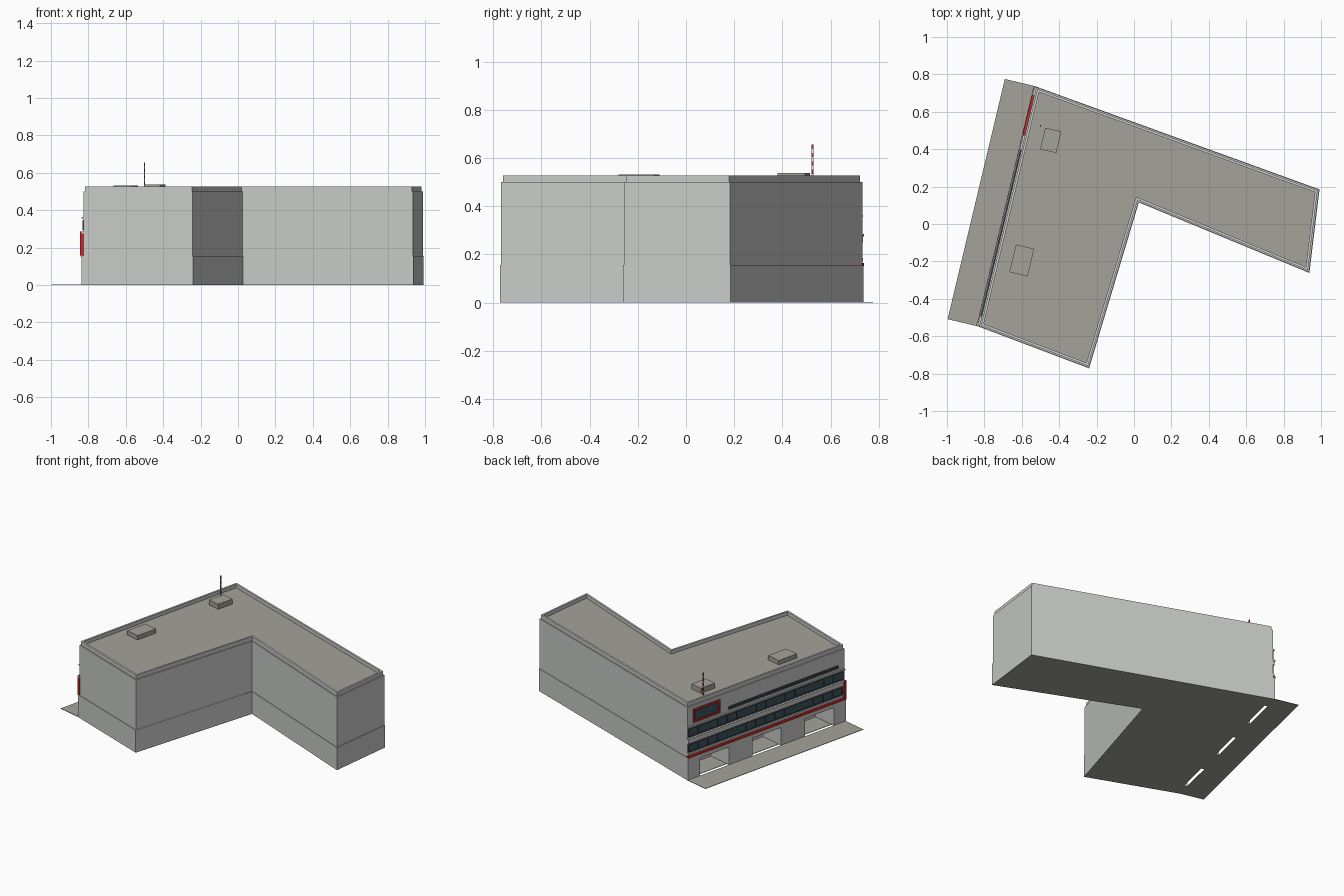
import bpy, bmesh
from mathutils import Vector

if "Cube" in bpy.data.objects:
    bpy.data.objects.remove(bpy.data.objects["Cube"], do_unlink=True)


def material(name, r, g, b):
    m = bpy.data.materials.new(name)
    m.use_nodes = True
    m.diffuse_color = (r, g, b, 1)
    m.node_tree.nodes["Principled BSDF"].inputs["Base Color"].default_value = (r, g, b, 1)
    return m


WALL = material("pale_grey_wall", 0.58, 0.6, 0.58)
ROOF = material("warm_grey_concrete", 0.37, 0.36, 0.32)
RED = material("red_trim", 0.5, 0.025, 0.025)
GLASS = material("teal_glass", 0.045, 0.1, 0.125)
FRAME = material("dark_frame", 0.05, 0.055, 0.06)
WHITE = material("white_paint", 0.8, 0.8, 0.8)


def finish(name, bm, mats):
    bmesh.ops.recalc_face_normals(bm, faces=bm.faces)
    bm.normal_update()
    # a second material goes on the undersides
    if len(mats) > 1:
        for f in bm.faces:
            f.material_index = 1 if f.normal.z < -0.9 else 0
    mesh = bpy.data.meshes.new(name)
    bm.to_mesh(mesh)
    bm.free()
    for m in mats:
        mesh.materials.append(m)
    ob = bpy.data.objects.new(name, mesh)
    bpy.context.collection.objects.link(ob)
    return ob


def prism(name, poly, z0, z1, *mats):
    bm = bmesh.new()
    face = bm.faces.new([bm.verts.new((p[0], p[1], z0)) for p in poly])
    ext = bmesh.ops.extrude_face_region(bm, geom=[face], use_keep_orig=True)
    up = [v for v in ext["geom"] if isinstance(v, bmesh.types.BMVert)]
    bmesh.ops.translate(bm, verts=up, vec=(0, 0, z1 - z0))
    return finish(name, bm, mats)


def inset(poly, d):
    """Mitred inward offset of a counter-clockwise polygon."""
    out = []
    for i, p in enumerate(poly):
        a = (p - poly[i - 1]).normalized()
        b = (poly[(i + 1) % len(poly)] - p).normalized()
        na, nb = Vector((-a.y, a.x)), Vector((-b.y, b.x))
        out.append(p + (na + nb) * (d / (1 + na.dot(nb))))
    return out


def ring(name, outer, inner, z0, z1, mat):
    """Closed wall between two matching outlines."""
    bm = bmesh.new()
    loops = [[bm.verts.new((p.x, p.y, z)) for p in poly]
             for poly, z in ((outer, z0), (outer, z1), (inner, z1), (inner, z0))]
    for k in range(4):
        lo, hi = loops[k], loops[(k + 1) % 4]
        for i in range(len(lo)):
            j = (i + 1) % len(lo)
            bm.faces.new((lo[i], lo[j], hi[j], hi[i]))
    return finish(name, bm, [mat])


# Footprint; the street facade runs from corner F to corner A
A, F = Vector((-0.836, -0.547)), Vector((-0.53, 0.737))
foot = [A] + [Vector(p) for p in ((-0.24, -0.772), (0.026, 0.115),
                                  (0.938, -0.262), (0.992, 0.185))] + [F]
L = (A - F).length
U = (A - F) / L
N = Vector((U.y, -U.x))


def at(u, d=0.0):
    return F + U * u + N * d


def plate(name, u0, u1, z0, z1, d0, d1, *mats):
    return prism(name, [at(u0, d0), at(u1, d0), at(u1, d1), at(u0, d1)], z0, z1, *mats)


# Ground storey with three recessed bays
BAYS = ((0.1, 0.345), (0.54, 0.78), (0.98, 1.22))
notched = list(foot)
for u0, u1 in BAYS:
    notched += [at(u0), at(u0, -0.17), at(u1, -0.17), at(u1)]
prism("ground_storey", notched, 0, 0.125, WALL, ROOF)
prism("lintel_storey", foot, 0.125, 0.155, WALL)
for i, (u0, u1) in enumerate(BAYS):
    plate(f"bay_floor_{i + 1}", u0, u1, 0, 0.003, -0.17, -0.022, ROOF)

# Upper storeys, parapet and roof
upper = inset(foot, 0.003)
upper[0] -= N * 0.006
upper[-1] -= N * 0.006
prism("upper_storeys", upper, 0.155, 0.5, WALL)
coping = inset(upper, 0.007)
inner = inset(upper, 0.02)
ring("parapet", coping, inner, 0.5, 0.527, WALL)
prism("roof_deck", inner, 0.498, 0.502, ROOF)

# Pavement along the facade
plate("pavement", 0, L, 0, 0.003, 0, 0.165, ROOF)

# Facade bands and red trim
plate("red_band", 0, L, 0.152, 0.164, -0.012, 0.006, RED)
plate("lower_sill", 0.004, L - 0.004, 0.17, 0.184, -0.012, 0.001, WALL)
plate("middle_band", 0.004, L - 0.004, 0.25, 0.274, -0.012, 0.001, WALL)
plate("middle_ledge", 0, L, 0.274, 0.285, -0.012, 0.005, WALL)
plate("upper_ledge", 0.004, L - 0.004, 0.355, 0.364, -0.012, 0.001, WALL)
plate("red_end_post", L - 0.018, L, 0.16, 0.285, -0.012, 0.008, RED)


# Window rows with mullions
def window_row(name, u0, u1, z0, z1, count):
    plate(name + "_glass", u0, u1, z0, z1, -0.012, -0.006, GLASS)
    for k in range(count + 1):
        u = u0 + (u1 - u0) * k / count
        plate(f"{name}_mullion_{k + 1}", u - 0.004, u + 0.004, z0, z1, -0.012, -0.003, FRAME)
    for tag, z in (("bottom", z0), ("top", z1)):
        plate(f"{name}_{tag}_rail", u0, u1, z - 0.003, z + 0.003, -0.012, -0.003, FRAME)


window_row("lower_windows", 0.015, L - 0.025, 0.19, 0.24, 16)
window_row("middle_windows", 0.015, L - 0.015, 0.295, 0.345, 16)
window_row("slit_windows", 0.35, 1.26, 0.383, 0.398, 12)

# Framed display panel
u0, u1, z0, z1, t = 0.05, 0.27, 0.385, 0.475, 0.013
plate("display_panel", u0, u1, z0, z1, -0.012, -0.004, GLASS)
for tag, a, b, c, d in (("left", u0, u0 + t, z0, z1), ("right", u1 - t, u1, z0, z1),
                        ("bottom", u0, u1, z0, z0 + t), ("top", u0, u1, z1 - t, z1)):
    plate("display_frame_" + tag, a, b, c, d, -0.012, 0.004, RED)


# Rooftop units
def roof_unit(name, x, y, w, l, top):
    c = Vector((x, y))
    poly = [c + N * (w / 2 * i) + U * (l / 2 * j) for i, j in ((1, 1), (1, -1), (-1, -1), (-1, 1))]
    prism(name, poly, 0.5, top, ROOF)


roof_unit("rear_roof_unit", -0.445, 0.447, 0.088, 0.118, 0.537)
roof_unit("front_roof_unit", -0.6, -0.195, 0.1, 0.152, 0.532)

# Striped mast
STRIPES, Z0, H = 9, 0.5, 0.155
for k in range(STRIPES):
    lo, hi = Z0 + H * k / STRIPES, Z0 + H * (k + 1) / STRIPES
    x, y = -0.5, 0.525
    prism(f"mast_stripe_{k + 1}", [(x + i * 0.003, y + j * 0.004) for i, j in
                                   ((-1, -1), (1, -1), (1, 1), (-1, 1))],
          lo, hi, WHITE if k % 2 else RED)
